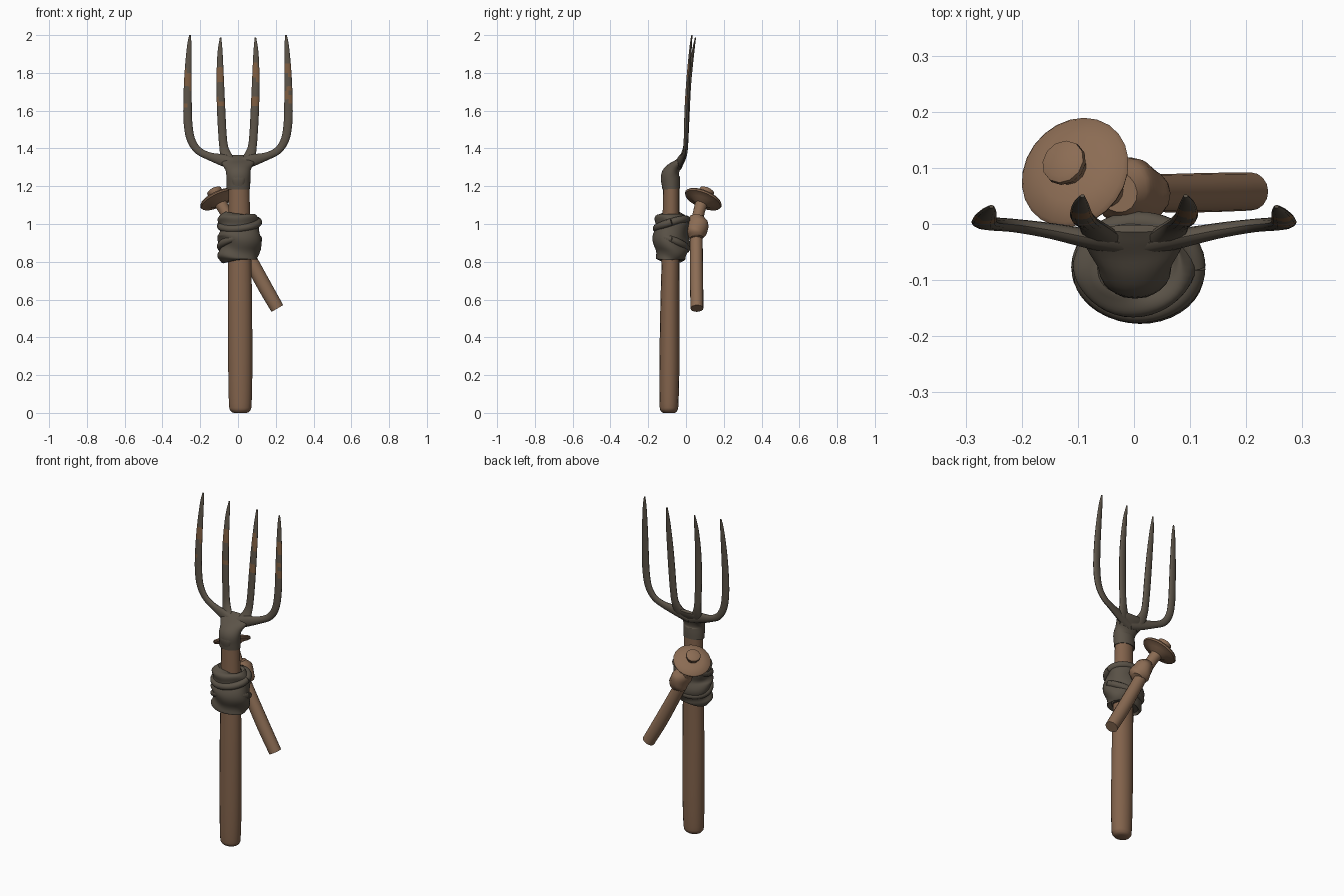
import bpy, bmesh, math
from mathutils import Vector

cube = bpy.data.objects.get("Cube")
if cube:
    bpy.data.objects.remove(cube)


def material(name, r, g, b):
    m = bpy.data.materials.new(name)
    m.use_nodes = True
    m.diffuse_color = (r, g, b, 1)
    bsdf = next(n for n in m.node_tree.nodes if n.type == 'BSDF_PRINCIPLED')
    bsdf.inputs["Base Color"].default_value = (r, g, b, 1)
    bsdf.inputs["Roughness"].default_value = 0.8
    return m


WOOD = material("brown wood", 0.225, 0.125, 0.072)
PALE = material("pale wood", 0.26, 0.15, 0.088)
IRON = material("dark iron", 0.105, 0.086, 0.064)
RUST = material("rust", 0.2, 0.105, 0.05)
CLOTH = material("grey cloth", 0.1, 0.083, 0.062)


def catmull(rows, steps):
    """Smooth a list of (x, y, z, width radius, depth radius) rows."""
    vs = [Vector(r) for r in rows]
    vs = [vs[0]] + vs + [vs[-1]]
    out = []
    for a, b, c, d in zip(vs, vs[1:], vs[2:], vs[3:]):
        for i in range(steps):
            t = i / steps
            out.append(0.5 * (2 * b + (c - a) * t + (2 * a - 5 * b + 4 * c - d) * t * t
                              + (3 * b - a - 3 * c + d) * t ** 3))
    return out + [vs[-1]]


def sweep(name, rows, mats, sides=16, steps=4, fold=None, paint=None, axis=None):
    """Skin elliptical rings along a path, capped at both ends."""
    rows = catmull(rows, steps) if steps > 1 else [Vector(r) for r in rows]
    pts = [Vector(r[:3]) for r in rows]
    bm = bmesh.new()
    rings = []
    for i, (p, r) in enumerate(zip(pts, rows)):
        t = axis or (pts[min(i + 1, len(pts) - 1)] - pts[max(i - 1, 0)]).normalized()
        u = Vector((0, 1, 0)).cross(t).normalized()
        v = t.cross(u)
        ring = []
        for k in range(sides):
            a = math.tau * k / sides
            s = fold(a, i / (len(pts) - 1)) if fold else 1
            ring.append(bm.verts.new(p + s * (u * math.cos(a) * r[3] + v * math.sin(a) * r[4])))
        rings.append(ring)
    for lo, hi in zip(rings, rings[1:]):
        for k in range(sides):
            n = (k + 1) % sides
            bm.faces.new((lo[k], lo[n], hi[n], hi[k]))
    bm.faces.new(rings[0][::-1])
    bm.faces.new(rings[-1])
    bmesh.ops.recalc_face_normals(bm, faces=bm.faces)
    if paint:
        for f in bm.faces:
            f.material_index = int(paint(f.calc_center_median(), f.normal))
    me = bpy.data.meshes.new(name)
    bm.to_mesh(me)
    bm.free()
    ob = bpy.data.objects.new(name, me)
    bpy.context.collection.objects.link(ob)
    for m in mats:
        me.materials.append(m)
    bpy.ops.object.select_all(action='DESELECT')
    ob.select_set(True)
    bpy.context.view_layer.objects.active = ob
    bpy.ops.object.shade_smooth_by_angle(angle=math.radians(40))
    return ob


# Main handle with rounded foot
sweep("handle", [(.012, -.09, 0, .035, .03), (.012, -.09, .012, .052, .044),
                 (.012, -.09, .05, .06, .05), (.012, -.088, .25, .064, .053),
                 (.01, -.085, .6, .064, .05), (.008, -.08, .9, .06, .046),
                 (.005, -.078, 1.23, .054, .043)], [WOOD])

# Socket flowing into the flattened fork base
sweep("fork_socket", [(.002, -.078, 1.185, .062, .047), (.002, -.08, 1.22, .063, .049),
                      (.002, -.082, 1.26, .064, .049), (.001, -.068, 1.29, .068, .038),
                      (0, -.042, 1.32, .085, .024), (0, -.02, 1.345, .085, .016),
                      (0, -.008, 1.362, .05, .008)], [IRON], sides=24)
sweep("socket_lip", [(.002, -.115, 1.2, .03, .012), (.002, -.116, 1.24, .04, .017),
                     (.002, -.108, 1.275, .034, .012)], [IRON], sides=12)


def rusty(c, n):
    patch = math.sin(c.z * 41 + c.x * 30) + .6 * math.sin(c.z * 97 + c.x * 60)
    return n.y < -.3 and 1.62 < c.z < 1.86 and patch > .25


# Four curved tines, mirrored
for side, s in (("left", 1), ("right", -1)):
    sweep(side + "_outer_tine",
          [(s * .0, -.04, 1.31, .03, .02), (s * .07, -.028, 1.335, .032, .018),
           (s * .15, -.012, 1.358, .021, .014), (s * .212, -.003, 1.39, .02, .012),
           (s * .25, 0, 1.45, .022, .012), (s * .265, .002, 1.54, .023, .012),
           (s * .267, .006, 1.66, .022, .011), (s * .264, .014, 1.8, .019, .009),
           (s * .258, .025, 1.94, .012, .006), (s * .254, .031, 2.0, .004, .003)],
          [IRON, RUST], sides=12, steps=6, paint=rusty)
    sweep(side + "_inner_tine",
          [(s * .035, -.045, 1.305, .03, .018), (s * .058, -.022, 1.345, .034, .016),
           (s * .074, -.004, 1.4, .024, .013), (s * .082, .002, 1.47, .022, .012),
           (s * .089, .008, 1.6, .022, .012), (s * .094, .018, 1.75, .02, .01),
           (s * .095, .036, 1.9, .014, .007), (s * .092, .05, 1.987, .004, .003)],
          [IRON, RUST], sides=12, steps=6, paint=rusty)

# Wrapped cloth with slanting folds
def folds(a, t):
    slant = 19 * t + 1.7 * math.sin(a + .6) + .6 * math.sin(3 * a)
    return 1 + .07 * math.sin(slant) + .02 * math.sin(2 * a + 9 * t)


sweep("cloth_wrap", [(.0, -.077, .81, .075, .06), (.0, -.077, .82, .102, .08),
                     (.005, -.077, .87, .108, .09), (.01, -.077, .94, .114, .093),
                     (.002, -.077, 1.0, .105, .088), (-.003, -.077, 1.045, .094, .08),
                     (-.003, -.077, 1.055, .06, .05)],
      [CLOTH], sides=40, steps=8, fold=folds)


# Raised bands of cloth crossing the wrap
def band(name, height, tilt, phase):
    rows = []
    for k in range(25):
        a = math.tau * k / 24
        rows.append((.008 + .1 * math.cos(a), -.077 + .08 * math.sin(a),
                     height + tilt * math.sin(a + phase), .02, .02))
    sweep(name, rows, [CLOTH], sides=10, steps=2, axis=None)


band("upper_cloth_band", 1.0, .026, .4)
band("lower_cloth_band", .9, .035, 2.6)

# Small slanted peg tied behind the handle
sweep("peg_shaft", [(.208, .058, .553, .036, .034), (.13, .056, .69, .038, .035),
                    (.05, .055, .84, .036, .034), (-.025, .056, .985, .034, .033),
                    (-.07, .07, 1.07, .031, .031), (-.105, .09, 1.13, .036, .036)], [PALE])
sweep("peg_knot", [(.025, .055, .925, .036, .036), (.015, .055, .945, .053, .05),
                   (.0, .057, .975, .057, .056), (-.02, .058, 1.01, .05, .058),
                   (-.03, .058, 1.04, .036, .038)], [PALE],
      fold=lambda a, t: 1 + .07 * math.sin(9 * t + 2 * a))

# Round plate and knob at the peg's head
tilt = Vector((-.48, .42, 1)).normalized()
centre = Vector((-.105, .092, 1.132))


def lathe(name, profile, sides):
    rows = [(*(centre + tilt * h), r, r) for h, r in profile]
    sweep(name, rows, [PALE], sides=sides, steps=1, axis=tilt)


lathe("peg_plate", [(-.035, .036), (-.016, .06), (-.008, .1), (0, .104), (.008, .098),
                    (.018, .06), (.022, .03)], 24)
lathe("peg_knob", [(.01, .03), (.03, .033), (.045, .041), (.054, .04), (.059, .03)], 12)
